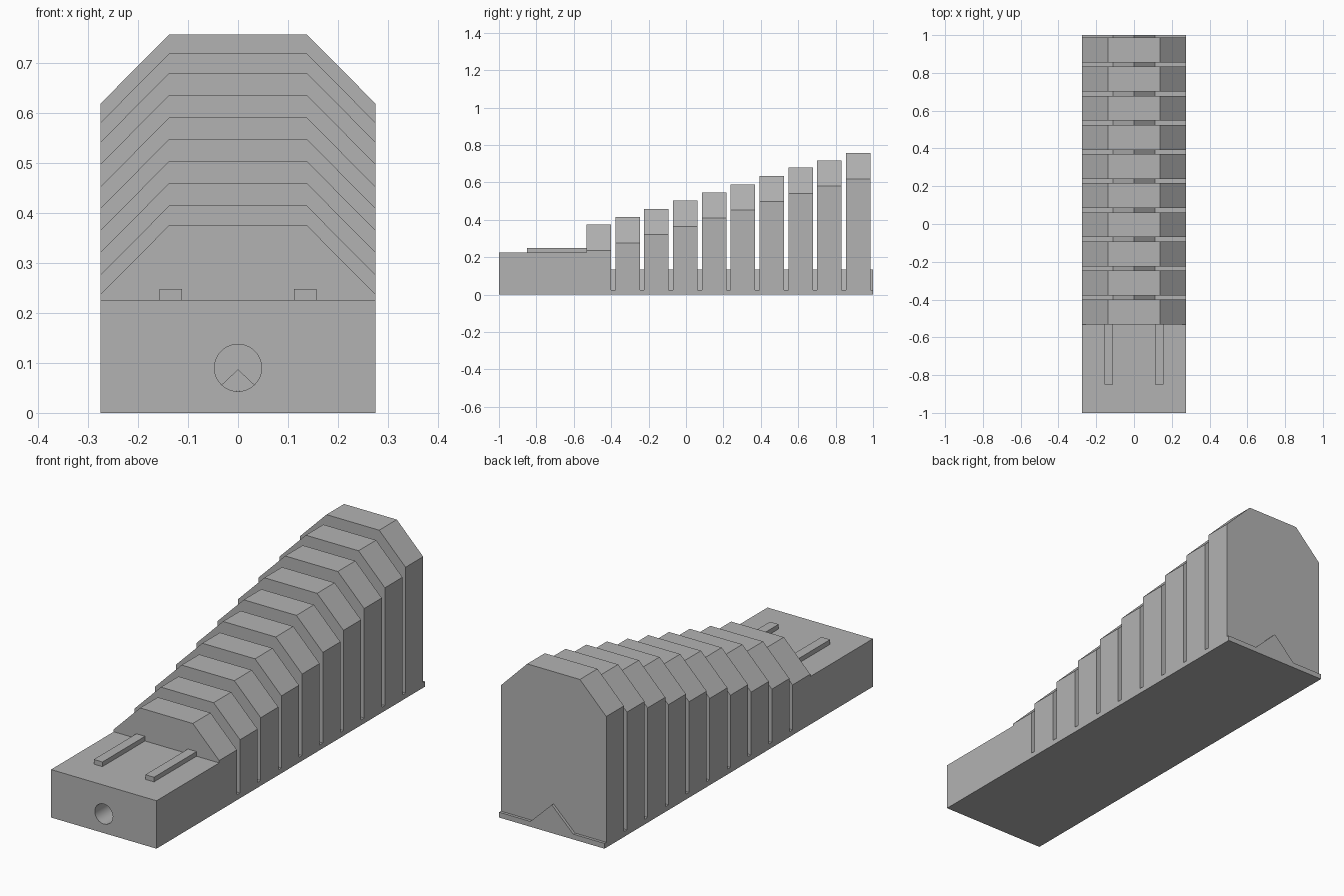
import bpy, bmesh, math

if "Cube" in bpy.data.objects:
    bpy.data.objects.remove(bpy.data.objects["Cube"])

grey = bpy.data.materials.new("grey")
grey.diffuse_color = (0.45, 0.45, 0.45, 1)
grey.use_nodes = True
grey.node_tree.nodes["Principled BSDF"].inputs["Base Color"].default_value = grey.diffuse_color

W = 0.275           # half width
T = W / 2           # half width of the flat tops
DECK = 0.226


def finish(bm, name):
    mesh = bpy.data.meshes.new(name)
    bm.to_mesh(mesh)
    bm.free()
    mesh.materials.append(grey)
    obj = bpy.data.objects.new(name, mesh)
    bpy.context.collection.objects.link(obj)
    return obj


def prism(name, profile, y0, y1):
    """Extrude an (x, z) outline along y."""
    bm = bmesh.new()
    face = bm.faces.new([bm.verts.new((x, y0, z)) for x, z in profile])
    new = bmesh.ops.extrude_face_region(bm, geom=[face])["geom"]
    for v in new:
        if isinstance(v, bmesh.types.BMVert):
            v.co.y = y1
    bmesh.ops.recalc_face_normals(bm, faces=bm.faces)
    return finish(bm, name)


def section(shoulder, top):
    return [(-W, 0), (-W, shoulder), (-T, top), (0, top), (T, top), (W, shoulder), (W, 0)]


# Cross-sections along the length: deck, then stepped blocks parted by slots
deck = section(DECK, DECK)
slot = [(-W, 0), (-W, 0.025), (-0.112, 0.025), (0, 0.133), (0.112, 0.025), (W, 0.025), (W, 0)]
tops = [0.375, 0.414, 0.459, 0.503, 0.547, 0.590, 0.635, 0.679, 0.718, 0.756]
stations = [(-1, deck), (-0.533, deck)]
start = -0.533
for i, top in enumerate(tops):
    end = -0.401 + 0.1542 * i
    block = section(top - 0.138, top)
    following = min(end + 0.023, 1.0)
    stations += [(start, block), (end, block), (end, slot), (following, slot)]
    start = following

# Stepped body lofted through the sections
bm = bmesh.new()
rings = [[bm.verts.new((x, y, z)) for x, z in prof] for y, prof in stations]
for a, b in zip(rings, rings[1:]):
    upright = abs(a[0].co.y - b[0].co.y) < 1e-6
    for j in range(7):
        if upright and j in (0, 5, 6):
            continue
        k = (j + 1) % 7
        bm.faces.new((a[j], a[k], b[k], b[j]))
bm.faces.new(rings[-1])

# Round blind hole in the front face
N, R, HZ, HY = 48, 0.047, 0.090, -0.55
angles = [2 * math.pi * i / N for i in range(N)]
rim, floor = [[bm.verts.new((R * math.cos(t), y, HZ + R * math.sin(t))) for t in angles]
              for y in (-1, HY)]
for i in range(N):
    k = (i + 1) % N
    bm.faces.new((rim[i], rim[k], floor[k], floor[i])).smooth = True
bm.faces.new(floor)
border = [bm.edges.get((loop[i], loop[(i + 1) % len(loop)]))
          for loop in (rings[0], rim) for i in range(len(loop))]
filled = bmesh.ops.triangle_fill(bm, use_beauty=True, edges=border)["geom"]
for f in filled:
    if isinstance(f, bmesh.types.BMFace):
        f.normal_update()
        if f.normal.y > 0:
            f.normal_flip()
bmesh.ops.remove_doubles(bm, verts=bm.verts, dist=1e-5)
finish(bm, "stepped_body")

# Wedge at the end of the hole
arc = [math.radians(226 + 88 * i / 10) for i in range(11)]
prism("hole_wedge", [(0, 0.087)] + [(R * math.cos(t), HZ + R * math.sin(t)) for t in arc],
      HY - 0.05, HY)

# Pair of rails on the deck
for side, name in ((-1, "left_rail"), (1, "right_rail")):
    x0, x1 = side * 0.112, side * 0.157
    prism(name, [(x0, DECK), (x1, DECK), (x1, 0.248), (x0, 0.248)], -0.85, -0.533)

# Keep edges sharp except around the hole
bpy.ops.object.select_all(action='SELECT')
bpy.context.view_layer.objects.active = bpy.data.objects["stepped_body"]
bpy.ops.object.shade_smooth_by_angle(angle=math.radians(20))
